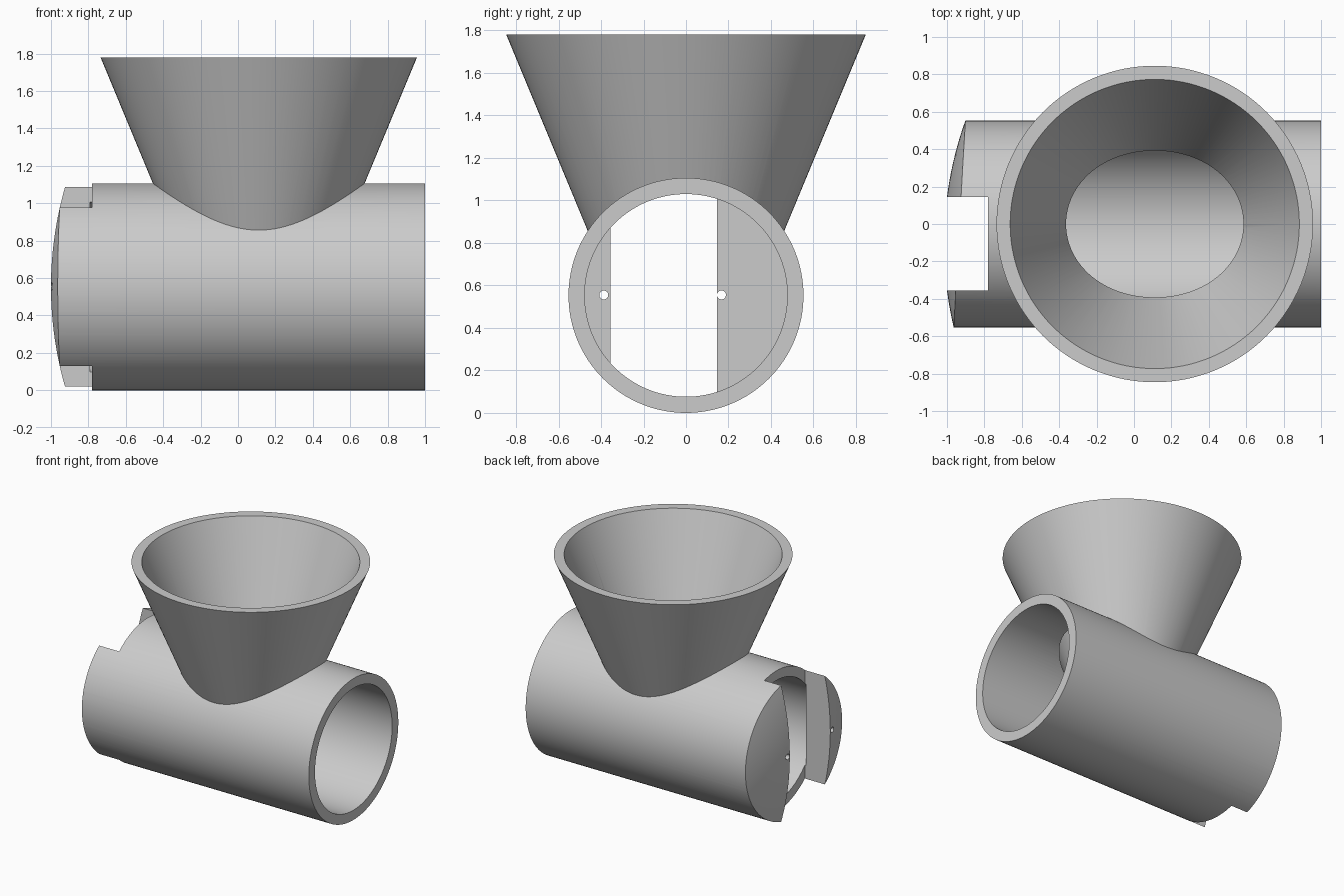
import bpy, bmesh, math
from mathutils import Matrix

old = bpy.data.objects.get("Cube")
if old:
    bpy.data.objects.remove(old, do_unlink=True)

grey = bpy.data.materials.new("plain grey")
grey.use_nodes = True
colour = (0.6, 0.6, 0.6, 1)
grey.diffuse_color = colour
grey.node_tree.nodes["Principled BSDF"].inputs["Base Color"].default_value = colour

AXIS_Z = 0.553        # height of the pipe's centre line
SLOT_Y = (-0.355, 0.145)
SLOT_MID = sum(SLOT_Y) / 2
FUNNEL_X = 0.111


def finish(name, bm):
    bmesh.ops.recalc_face_normals(bm, faces=bm.faces)
    mesh = bpy.data.meshes.new(name)
    bm.to_mesh(mesh)
    bm.free()
    mesh.materials.append(grey)
    obj = bpy.data.objects.new(name, mesh)
    bpy.context.collection.objects.link(obj)
    return obj


def turned(name, profile, centre, along_x=False, steps=128):
    """Closed solid turned from (radius, distance along axis) points."""
    bm = bmesh.new()
    rings = []
    for r, h in profile:
        rings.append([bm.verts.new((r * math.cos(a), r * math.sin(a), h))
                      for a in (math.tau * i / steps for i in range(steps))])
    for low, high in zip(rings, rings[1:]):
        for i in range(steps):
            j = (i + 1) % steps
            bm.faces.new((low[i], low[j], high[j], high[i]))
    bm.faces.new(rings[0][::-1])
    bm.faces.new(rings[-1])
    if along_x:
        bm.transform(Matrix.Rotation(math.pi / 2, 4, 'Y'))
    bm.transform(Matrix.Translation(centre))
    return finish(name, bm)


def combine(target, tool, operation):
    mod = target.modifiers.new(operation.lower(), 'BOOLEAN')
    mod.operation = operation
    mod.solver = 'EXACT'
    mod.object = tool
    bpy.context.view_layer.objects.active = target
    bpy.ops.object.modifier_apply(modifier=mod.name)
    bpy.data.objects.remove(tool, do_unlink=True)


# Pipe with a gently domed closed end
body = turned("pipe_with_funnel", [(0.553, -1.1), (0.553, 1)], (0, 0, AXIS_Z), True)
R = 1.95
dome_x = -1 + math.sqrt(R * R - 0.25 ** 2)
dome = [(r, dome_x - math.sqrt(R * R - r * r)) for r in (0.02 + 0.06 * i for i in range(14))]
dome.append((dome[-1][0], 1.2))
combine(body, turned("dome_shape", dome, (0, SLOT_MID, AXIS_Z), True), 'INTERSECT')

# Flared funnel
combine(body, turned("funnel", [(0.356, 0.6), (0.846, 1.78)], (FUNNEL_X, 0, 0)), 'UNION')

# Hollow pipe and funnel
combine(body, turned("bore", [(0.477, -0.79), (0.477, 1.1)], (0, 0, AXIS_Z), True), 'DIFFERENCE')
combine(body, turned("funnel_bore", [(0.303, 0.6), (0.813, 1.88)], (FUNNEL_X, 0, 0)), 'DIFFERENCE')

# Upright slot through the domed end
bm = bmesh.new()
bmesh.ops.create_cube(bm, size=1)
bm.transform(Matrix.Translation((-1.03, SLOT_MID, AXIS_Z))
             @ Matrix.Diagonal((0.5, SLOT_Y[1] - SLOT_Y[0], 1.4, 1)))
combine(body, finish("slot", bm), 'DIFFERENCE')

# Pin hole in each cheek
for y in (-0.387, 0.167):
    combine(body, turned("pin_hole", [(0.021, -1.1), (0.021, -0.7)], (0, y, AXIS_Z + 0.002), True, 32),
            'DIFFERENCE')

# Smooth curves, crisp edges
bpy.ops.object.select_all(action='DESELECT')
body.select_set(True)
bpy.context.view_layer.objects.active = body
bpy.ops.object.shade_smooth_by_angle(angle=math.radians(30))
